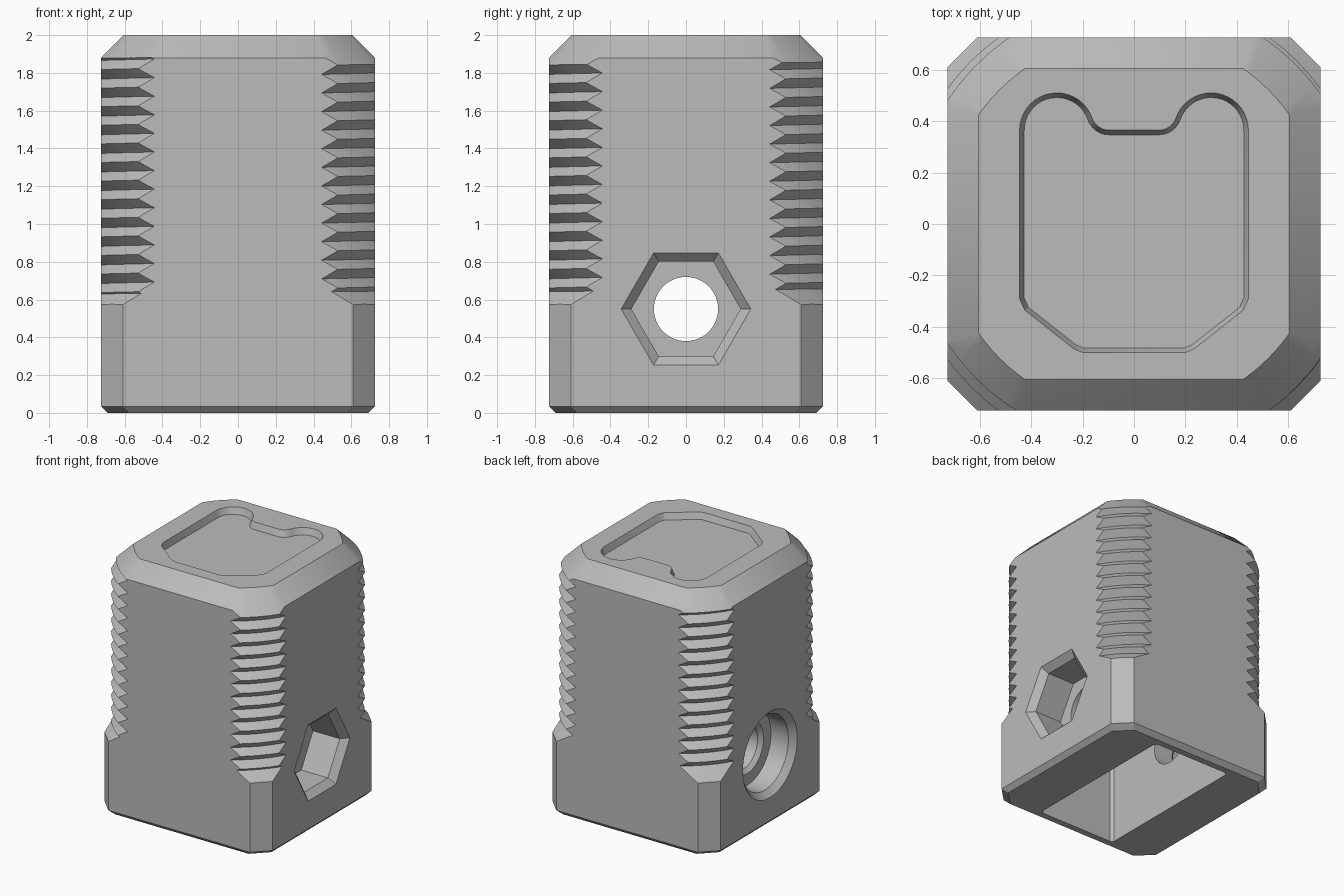
import bpy, bmesh, math
from mathutils import Matrix

if "Cube" in bpy.data.objects:
    bpy.data.objects.remove(bpy.data.objects["Cube"])

HALF, CORNER = 0.725, 0.115
PITCH, ROOT, CREST, STEPS = 0.0984, 0.85, 0.897, 72
HOLE_Z = 0.55

grey = bpy.data.materials.new("plain grey")
grey.use_nodes = True
colour = (0.5, 0.5, 0.5, 1)
grey.diffuse_color = colour
grey.node_tree.nodes["Principled BSDF"].inputs["Base Color"].default_value = colour


def make(name, bm):
    bmesh.ops.recalc_face_normals(bm, faces=bm.faces[:])
    mesh = bpy.data.meshes.new(name)
    bm.to_mesh(mesh)
    bm.free()
    obj = bpy.data.objects.new(name, mesh)
    bpy.context.collection.objects.link(obj)
    mesh.materials.append(grey)
    return obj


def loft(name, loops):
    """Closed solid through matching loops of points."""
    bm = bmesh.new()
    rings = [[bm.verts.new(p) for p in loop] for loop in loops]
    n = len(rings[0])
    for a, b in zip(rings, rings[1:]):
        for i in range(n):
            j = (i + 1) % n
            bm.faces.new((a[i], a[j], b[j], b[i]))
    bm.faces.new(rings[0][::-1])
    bm.faces.new(rings[-1])
    return make(name, bm)


def lathe(name, profile, sides, along_x=False):
    """Revolve (radius, height) pairs about z, or about the bolt axis."""
    turns = [2 * math.pi * i / sides for i in range(sides)]
    loops = []
    for r, h in profile:
        if along_x:
            loops.append([(h, r * math.cos(t), HOLE_Z + r * math.sin(t)) for t in turns])
        else:
            loops.append([(r * math.cos(t), r * math.sin(t), h) for t in turns])
    return loft(name, loops)


def combine(obj, tool, operation):
    mod = obj.modifiers.new(operation.lower(), 'BOOLEAN')
    mod.object, mod.operation, mod.solver = tool, operation, 'EXACT'
    bpy.context.view_layer.objects.active = obj
    bpy.ops.object.modifier_apply(modifier=mod.name)
    bpy.data.objects.remove(tool)


def octagon(h, c, z):
    pts = []
    for sx, sy in ((1, 1), (-1, 1), (-1, -1), (1, -1)):
        pair = [(sx * h, sy * (h - c), z), (sx * (h - c), sy * h, z)]
        pts += pair if sx == sy else pair[::-1]
    return pts


# Block with chamfered edges
block = loft("threaded_block", [octagon(HALF - 0.035, CORNER, 0), octagon(HALF, CORNER, 0.035),
                                octagon(HALF, CORNER, 1.88), octagon(0.605, 0.03, 2)])


# Right-handed V thread as one continuous helical strip
def thread():
    bm = bmesh.new()
    start = 1.771 - 14 * PITCH - PITCH * 225 / 360
    count = STEPS * 19
    roots, crests = [], []
    for i in range(count):
        t = 2 * math.pi * i / STEPS
        z = start + PITCH * i / STEPS
        c, s = math.cos(t), math.sin(t)
        roots.append(bm.verts.new((ROOT * c, ROOT * s, z)))
        crests.append(bm.verts.new((CREST * c, CREST * s, z + PITCH / 2)))
    for i in range(count - 1):
        bm.faces.new((roots[i], roots[i + 1], crests[i + 1], crests[i]))
        if i + 1 + STEPS < count:
            bm.faces.new((crests[i], crests[i + 1], roots[i + 1 + STEPS], roots[i + STEPS]))
    # Close both ends with fans
    low = bm.verts.new((0, 0, start))
    high = bm.verts.new((0, 0, start + PITCH * 19))
    for e in [e for e in bm.edges if e.is_boundary]:
        hub = low if e.verts[0].co.z < 1 else high
        bm.faces.new((e.verts[0], e.verts[1], hub))
    return make("thread_form", bm)


form = thread()
combine(form, lathe("thread_runout", [(1.1, -0.1), (1.1, 0.42), (0.7, 0.82)], STEPS), 'UNION')
combine(block, form, 'INTERSECT')
combine(block, lathe("top_cone", [(1.2, -0.2), (1.2, 1.539), (0.639, 2.1)], 96), 'INTERSECT')

# Slot open at the underside
bm = bmesh.new()
bmesh.ops.create_cube(bm, size=1, matrix=Matrix.Translation((0, 0, 0.45))
                      @ Matrix.Diagonal((0.67, 1.28, 1.1, 1)))
upright = [e for e in bm.edges if abs(e.verts[0].co.z - e.verts[1].co.z) > 0.5]
bmesh.ops.bevel(bm, geom=upright, offset=0.02, segments=1, affect='EDGES')
combine(block, make("slot", bm), 'DIFFERENCE')

# Bolt hole, six-sided nut pocket and round bolt head pocket
combine(block, lathe("bolt_hole", [(0.17, -1), (0.17, 1)], 48, True), 'DIFFERENCE')
combine(block, lathe("nut_pocket", [(0.289, 0.445), (0.289, 0.675), (0.343, 0.725),
                                    (0.343, 0.8)], 6, True), 'DIFFERENCE')
combine(block, lathe("head_pocket", [(0.335, -0.8), (0.335, -0.725), (0.29, -0.68),
                                     (0.29, -0.53), (0.2, -0.529), (0.17, -0.499)], 48, True), 'DIFFERENCE')


# Shallow recess in the top, with two rounded lobes
def arc(cx, cy, r, a, b, n):
    steps = [math.radians(a + (b - a) * i / n) for i in range(n + 1)]
    return [(cx + r * math.cos(t), cy + r * math.sin(t)) for t in steps]


half = [(0.2, -0.5), (0.235, -0.485), (0.425, -0.335), (0.445, -0.29)]
half += arc(0.3, 0.365, 0.145, 0, 161, 18) + arc(0.097, 0.435, 0.07, -19, -90, 6)[1:]
outline = half + [(-x, y) for x, y in reversed(half)]
bm = bmesh.new()
face = bm.faces.new([bm.verts.new((x, y, 2)) for x, y in outline])
face.normal_update()
raised = bmesh.ops.extrude_face_region(bm, geom=[face], use_keep_orig=True)
for v in raised["geom"]:
    if isinstance(v, bmesh.types.BMVert):
        v.co.z += 0.1
bm.normal_update()
bmesh.ops.inset_individual(bm, faces=[face], thickness=0.018)
for v in face.verts:
    v.co.z = 1.95
combine(block, make("recess", bm), 'DIFFERENCE')

# Smooth the round surfaces, keep the edges sharp
bpy.ops.object.select_all(action='DESELECT')
block.select_set(True)
bpy.context.view_layer.objects.active = block
bpy.ops.object.shade_smooth_by_angle(angle=math.radians(25))
